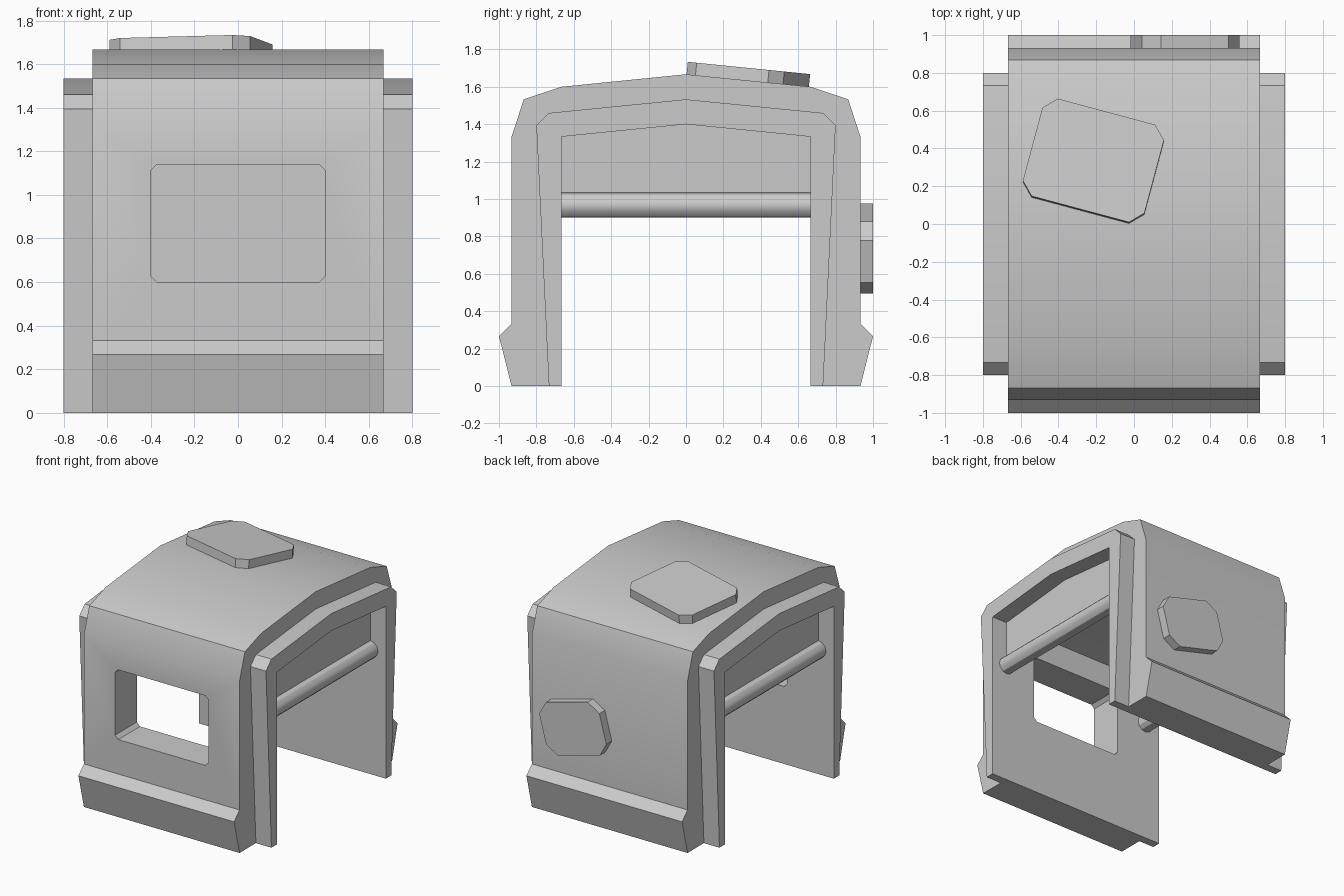
import bpy, bmesh
from math import radians, sin, cos, pi
from mathutils import Vector

if "Cube" in bpy.data.objects:
    bpy.data.objects.remove(bpy.data.objects["Cube"])


def prism(name, base, offset, smooth=True):
    """Extrude a closed polygon of 3D points by an offset vector."""
    bm = bmesh.new()
    face = bm.faces.new([bm.verts.new(p) for p in base])
    if offset:
        ext = bmesh.ops.extrude_face_region(bm, geom=[face], use_keep_orig=True)
        moved = [g for g in ext["geom"] if isinstance(g, bmesh.types.BMVert)]
        bmesh.ops.translate(bm, verts=moved, vec=Vector(offset))
        bmesh.ops.recalc_face_normals(bm, faces=bm.faces)
    mesh = bpy.data.meshes.new(name)
    bm.to_mesh(mesh)
    bm.free()
    obj = bpy.data.objects.new(name, mesh)
    bpy.context.collection.objects.link(obj)
    if smooth:
        bpy.ops.object.select_all(action='DESELECT')
        obj.select_set(True)
        bpy.context.view_layer.objects.active = obj
        bpy.ops.object.shade_smooth_by_angle(angle=radians(30))
    return obj


def mirrored(half):
    """Complete a half profile that ends on the ridge."""
    return half + [(-y, z) for y, z in reversed(half[:-1])]


def arch(outer, inner, x):
    return [(x, y, z) for y, z in mirrored(outer) + mirrored(inner)[::-1]]


def octagon(hu, hv, cu, cv, angle=0.0):
    """Rectangle with cut corners, rotated by an angle."""
    pts = [(hu, -cv), (hu, cv), (cu, hv), (-cu, hv),
           (-hu, cv), (-hu, -cv), (-cu, -hv), (cu, -hv)]
    c, s = cos(angle), sin(angle)
    return [(u * c - v * s, u * s + v * c) for u, v in pts]


T = 2 / 3
inner = [(T, 0), (T, 1.333), (0, 1.4)]

# Main arched shell with flared feet
outer = [(0.933, 0), (1, 0.267), (0.933, 0.333), (0.933, 1.333),
         (0.867, 1.533), (T, 1.6), (0, 1.667)]
shell = prism("shell", arch(outer, inner, -T), (2 * T, 0, 0), smooth=False)

# Window through the front wall
cutter = prism("window_cutter",
               [(u, -1.2, 0.87 + v) for u, v in octagon(0.4, 0.27, 0.373, 0.243)],
               (0, 0.8, 0), smooth=False)
cutter.hide_render = True
mod = shell.modifiers.new("window", 'BOOLEAN')
mod.operation, mod.solver, mod.object = 'DIFFERENCE', 'EXACT', cutter
bpy.ops.object.select_all(action='DESELECT')
shell.select_set(True)
bpy.context.view_layer.objects.active = shell
bpy.ops.object.modifier_apply(modifier=mod.name)
bpy.data.objects.remove(cutter)
bpy.ops.object.shade_smooth_by_angle(angle=radians(30))

# End frames, hanging end panels and the rods along their lower edges
frame = [(0.733, 0), (0.8, 1.393), (0.733, 1.46), (0, 1.533)]
for side, word in ((1, "right"), (-1, "left")):
    x = side * T
    prism(f"{word}_frame", arch(frame, inner, x), (side * 0.133, 0, 0))
    prism(f"{word}_panel", [(x, -T, 0.967), (x, T, 0.967), (x, T, 1.333),
                            (x, 0, 1.4), (x, -T, 1.333)], None)
    ring = [(x + 0.0667 * cos(a * pi / 6), -T, 0.967 + 0.0667 * sin(a * pi / 6))
            for a in range(12)]
    prism(f"{word}_rod", ring, (0, 2 * T, 0)).data.shade_smooth()
    bpy.ops.object.shade_smooth_by_angle(angle=radians(35))

# Tilted patch on the roof slope
roof = [(-0.215 + u, 0.33 + v, 1.667 - 0.1 * (0.33 + v))
        for u, v in octagon(0.333, 0.267, 0.267, 0.2, radians(-15))]
prism("roof_patch", roof, (0, 0.0067, 0.0667))

# Patch on the back wall
back = [(0.27 + u, 0.933, 0.735 + v)
        for u, v in octagon(0.267, 0.2, 0.185, 0.115, radians(-15))]
prism("back_patch", back, (0, 0.0667, 0))
